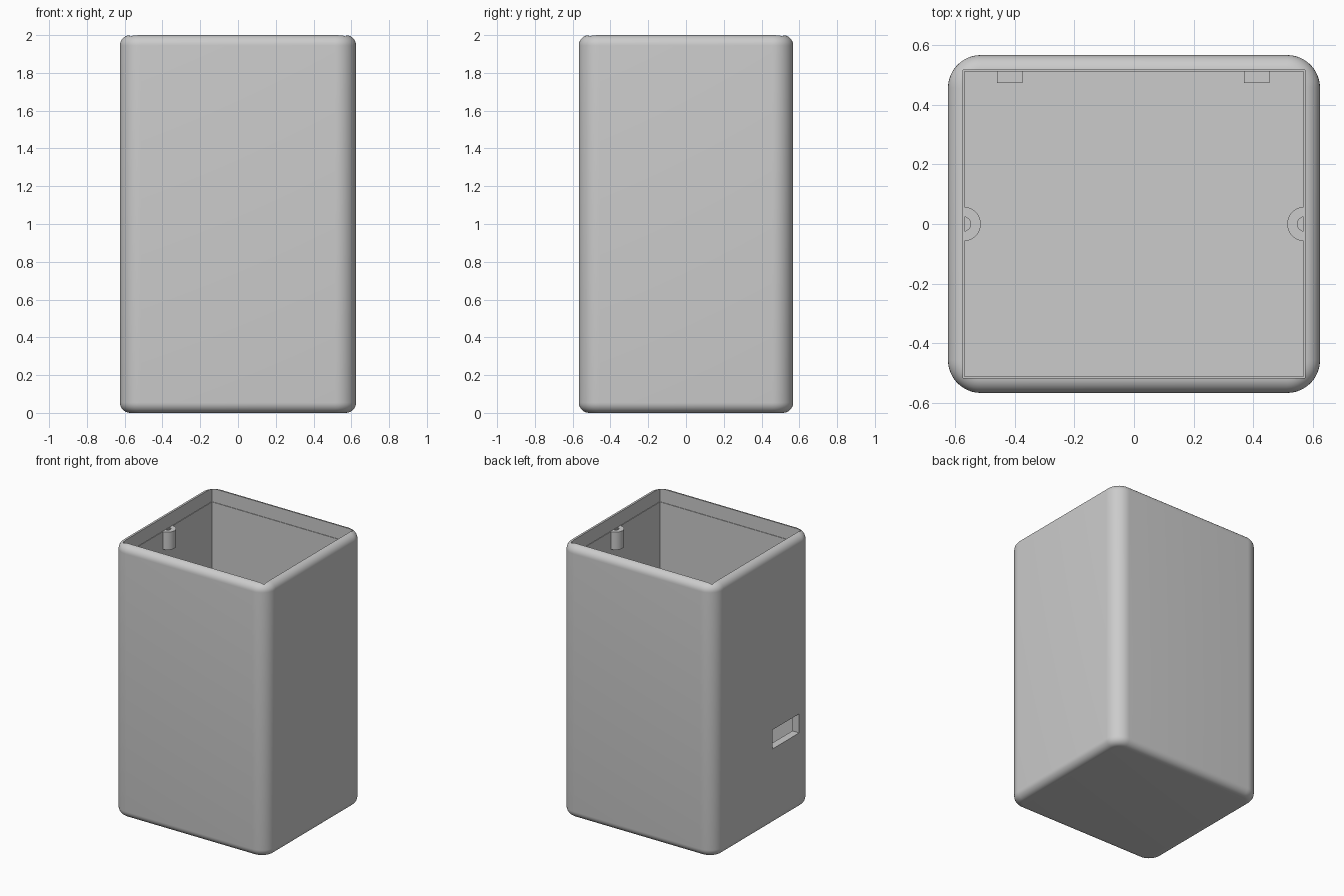
import bpy, bmesh, math

old = bpy.data.objects.get("Cube")
if old:
    bpy.data.objects.remove(old, do_unlink=True)

W, D, H = 1.25, 1.135, 2.0      # outer size
LIP_Z, FLOOR_Z = 1.9, 0.055     # lid seat and inside floor

grey = bpy.data.materials.new("plain grey")
grey.use_nodes = True
colour = (0.6, 0.6, 0.6, 1)
grey.diffuse_color = colour
grey.node_tree.nodes["Principled BSDF"].inputs["Base Color"].default_value = colour


def make_object(name, bm):
    bmesh.ops.recalc_face_normals(bm, faces=bm.faces)
    mesh = bpy.data.meshes.new(name)
    bm.to_mesh(mesh)
    bm.free()
    mesh.materials.append(grey)
    obj = bpy.data.objects.new(name, mesh)
    bpy.context.collection.objects.link(obj)
    return obj


def box_mesh(x, y, z):
    """Box from (min, max) pairs."""
    bm = bmesh.new()
    bmesh.ops.create_cube(bm, size=1)
    for v in bm.verts:
        v.co = [lo if c < 0 else hi for c, (lo, hi) in zip(v.co, (x, y, z))]
    return bm


def activate(obj):
    bpy.ops.object.select_all(action='DESELECT')
    obj.select_set(True)
    bpy.context.view_layer.objects.active = obj


def cut(obj, cutter):
    mod = obj.modifiers.new("cut", 'BOOLEAN')
    mod.operation = 'DIFFERENCE'
    mod.solver = 'EXACT'
    mod.object = cutter
    activate(obj)
    bpy.ops.object.modifier_apply(modifier=mod.name)
    bpy.data.objects.remove(cutter, do_unlink=True)


# Outer shell: round the upright edges, then the top and bottom rims
bm = box_mesh((-W / 2, W / 2), (-D / 2, D / 2), (0, H))
upright = [e for e in bm.edges if abs(e.verts[0].co.z - e.verts[1].co.z) > 1]
bmesh.ops.bevel(bm, geom=upright, offset=0.11, segments=12, profile=0.5, affect='EDGES')
rims = [e for e in bm.edges if abs(e.verts[0].co.z - e.verts[1].co.z) < 0.01]
bmesh.ops.bevel(bm, geom=rims, offset=0.055, segments=8, profile=0.5, affect='EDGES')
shell = make_object("case_shell", bm)

# Cavity, slightly wider lid recess, and the side port
cut(shell, make_object("cavity_cutter", box_mesh((-0.57, 0.57), (-0.513, 0.513), (FLOOR_Z, 2.2))))
cut(shell, make_object("lid_cutter", box_mesh((-0.574, 0.574), (-0.517, 0.517), (LIP_Z, 2.2))))
cut(shell, make_object("port_cutter", box_mesh((-0.8, -0.4), (-0.42, -0.11), (0.56, 0.70))))
activate(shell)
bpy.ops.object.shade_smooth_by_angle(angle=math.radians(30))

# Half-round screw bosses on the side walls
for side, label in ((-1, "right"), (1, "left")):
    bm = bmesh.new()
    steps = 24
    arc = [math.pi * i / steps - math.pi / 2 for i in range(steps + 1)]
    ring = [(r * math.cos(a), r * math.sin(a)) for r, angles in ((0.058, arc), (0.024, arc[::-1])) for a in angles]
    face = bm.faces.new([bm.verts.new((side * (0.573 - x), y, 1.77)) for x, y in ring])
    top = bmesh.ops.extrude_face_region(bm, geom=[face])["geom"]
    bmesh.ops.translate(bm, vec=(0, 0, LIP_Z - 1.77), verts=[g for g in top if isinstance(g, bmesh.types.BMVert)])
    boss = make_object(label + "_screw_boss", bm)
    activate(boss)
    bpy.ops.object.shade_smooth_by_angle(angle=math.radians(30))

# Square support posts against the back wall
for x, label in ((-0.417, "right"), (0.413, "left")):
    make_object(label + "_support_post",
                box_mesh((x - 0.043, x + 0.043), (0.473, 0.52), (FLOOR_Z - 0.01, 0.3)))
